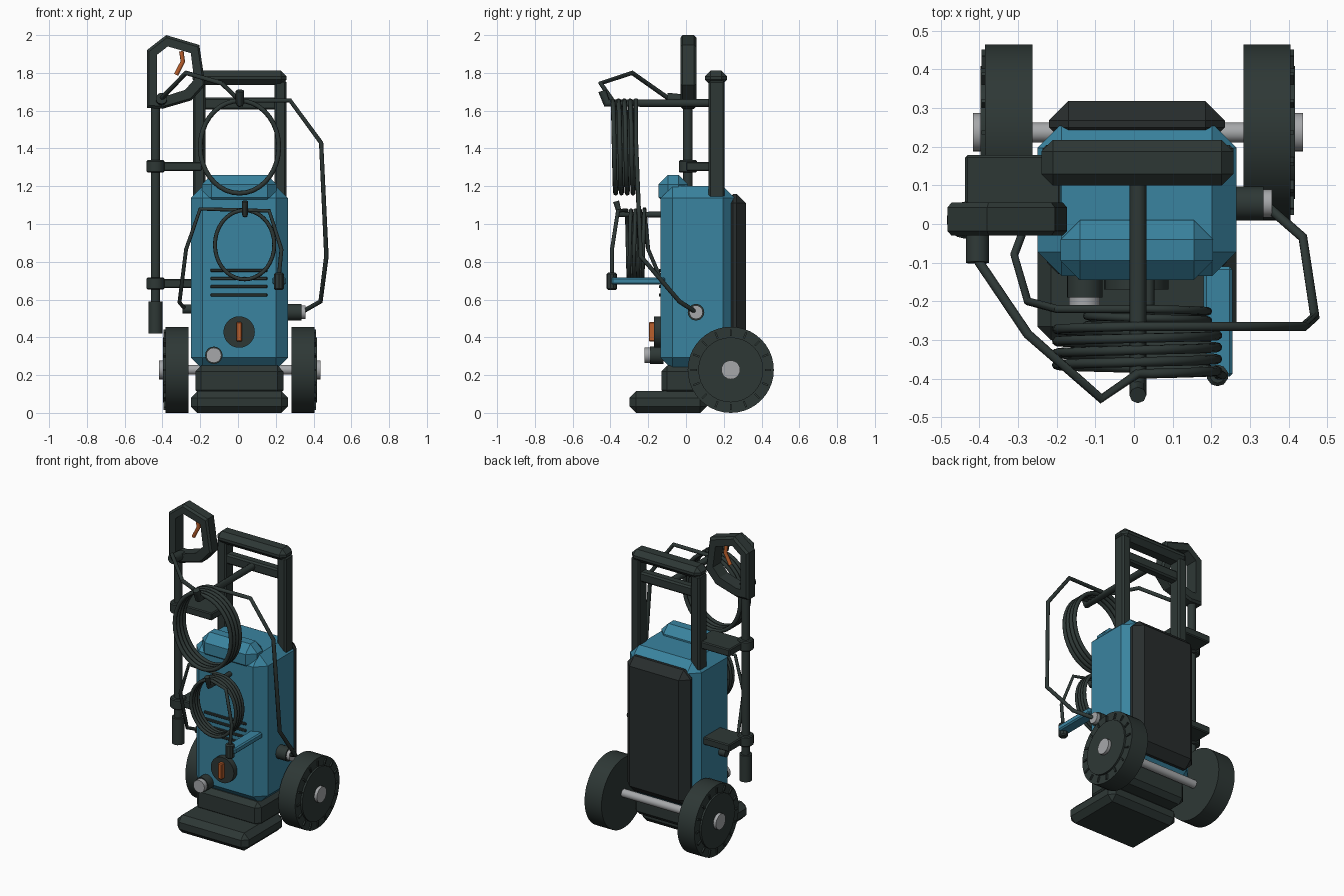
import bpy, bmesh, math
from mathutils import Vector, Matrix

if "Cube" in bpy.data.objects:
    bpy.data.objects.remove(bpy.data.objects["Cube"])


def material(name, rgb):
    m = bpy.data.materials.new(name)
    m.diffuse_color = (*rgb, 1)
    m.use_nodes = True
    m.node_tree.nodes["Principled BSDF"].inputs["Base Color"].default_value = m.diffuse_color
    return m


DARK = material("dark_grey", (0.027, 0.039, 0.036))
PANEL = material("panel_grey", (0.021, 0.026, 0.026))
BLUE = material("blue", (0.042, 0.23, 0.35))
SILVER = material("silver", (0.38, 0.39, 0.40))
ORANGE = material("orange", (0.50, 0.115, 0.025))


def finish(name, bm, mat, smooth=False):
    bmesh.ops.recalc_face_normals(bm, faces=bm.faces[:])
    me = bpy.data.meshes.new(name)
    bm.to_mesh(me)
    bm.free()
    me.materials.append(mat)
    ob = bpy.data.objects.new(name, me)
    bpy.context.collection.objects.link(ob)
    if smooth:
        bpy.ops.object.select_all(action='DESELECT')
        ob.select_set(True)
        bpy.context.view_layer.objects.active = ob
        bpy.ops.object.shade_smooth_by_angle(angle=math.radians(35))
    return ob


def box(name, x, y, z, mat, bevel=0.0):
    """Chamfered box from (min, max) ranges."""
    bm = bmesh.new()
    bmesh.ops.create_cube(bm, size=1)
    for v in bm.verts:
        v.co = [(r[0] + r[1]) / 2 + c * (r[1] - r[0]) for c, r in zip(v.co, (x, y, z))]
    if bevel:
        bmesh.ops.bevel(bm, geom=bm.edges[:], offset=bevel, segments=1, affect='EDGES')
    return finish(name, bm, mat)


def cyl(name, a, b, r, mat, seg=20, bevel=0.0):
    """Cylinder between two points, with optional rim chamfer."""
    a, b = Vector(a), Vector(b)
    bm = bmesh.new()
    bmesh.ops.create_cone(bm, cap_ends=True, segments=seg, radius1=r, radius2=r,
                          depth=(b - a).length)
    if bevel:
        rims = [e for e in bm.edges if abs(e.verts[0].co.z - e.verts[1].co.z) < 1e-5]
        bmesh.ops.bevel(bm, geom=rims, offset=bevel, segments=1, affect='EDGES')
    rot = (b - a).to_track_quat('Z', 'Y').to_matrix().to_4x4()
    bm.transform(Matrix.Translation((a + b) / 2) @ rot)
    return finish(name, bm, mat, True)


def tube(name, pts, r, mat):
    """Round tube along a path."""
    cu = bpy.data.curves.new(name, 'CURVE')
    cu.dimensions = '3D'
    cu.bevel_depth, cu.bevel_resolution, cu.use_fill_caps = r, 2, True
    sp = cu.splines.new('POLY')
    sp.points.add(len(pts) - 1)
    for p, co in zip(sp.points, pts):
        p.co = (*co, 1)
    ob = bpy.data.objects.new(name, cu)
    bpy.context.collection.objects.link(ob)
    cu.materials.append(mat)
    bpy.ops.object.select_all(action='DESELECT')
    ob.select_set(True)
    bpy.context.view_layer.objects.active = ob
    bpy.ops.object.convert(target='MESH')
    bpy.ops.object.shade_smooth_by_angle(angle=math.radians(50))
    return ob


def coil(cx, cz, rx, rz, y0, y1, turns, steps=36):
    """Elliptical helix points that start and end at the top."""
    n = turns * steps
    return [(cx + rx * math.sin(2 * math.pi * i / steps), y0 + (y1 - y0) * i / n,
             cz + rz * math.cos(2 * math.pi * i / steps)) for i in range(n + 1)]


# Housing and base
box("body", (-0.25, 0.265), (-0.135, 0.26), (0.23, 1.2), BLUE, 0.063)
box("top_cap", (-0.19, 0.205), (-0.145, 0.01), (1.09, 1.26), BLUE, 0.05)
box("back_panel", (-0.22, 0.235), (0.2, 0.318), (0.28, 1.16), PANEL, 0.05)
box("neck", (-0.225, 0.24), (-0.13, 0.21), (0.09, 0.25), DARK, 0.03)
box("foot", (-0.25, 0.265), (-0.30, 0.11), (0, 0.115), DARK, 0.035)

# Wheels on a shared axle, mirrored about x = 0.01
WY, WZ, CX = 0.237, 0.228, 0.01
cyl("axle", (CX - 0.4, WY, WZ), (CX + 0.4, WY, WZ), 0.026, SILVER, 16)
for s, side in ((-1, "left"), (1, "right")):
    def at(d):
        return (CX + s * d, WY, WZ)
    cyl(side + "_wheel", at(0.273), at(0.395), 0.228, DARK, 40)
    cyl(side + "_wheel_disc", at(0.39), at(0.407), 0.172, DARK, 32)
    cyl(side + "_hub_cap", at(0.40), at(0.427), 0.05, SILVER, 20)
    bm = bmesh.new()
    for i in range(16):
        m = (Matrix.Translation(at(0.396)) @ Matrix.Rotation(i * math.pi / 8, 4, 'X')
             @ Matrix.Translation((0, 0, 0.197)) @ Matrix.Diagonal((0.016, 0.01, 0.034, 1)))
        bmesh.ops.create_cube(bm, size=1, matrix=m)
    finish(side + "_wheel_ribs", bm, DARK)

# Push handle
for side, x in (("left", -0.205), ("right", 0.225)):
    box(side + "_handle_post", (x - 0.032, x + 0.032), (0.12, 0.205), (1.1, 1.76), DARK, 0.01)
box("handle_grip", (-0.24, 0.257), (0.1, 0.218), (1.735, 1.812), DARK, 0.03)
box("handle_crossbar", (-0.2, 0.22), (0.13, 0.19), (1.605, 1.67), DARK, 0.01)

# Storage hooks
tube("hose_hook", [(0.01, 0.15, 1.64), (0.01, -0.42, 1.64), (0.01, -0.443, 1.705)], 0.022, DARK)
tube("cord_hook", [(0.037, -0.12, 1.05), (0.037, -0.35, 1.05), (0.037, -0.37, 1.12)], 0.016, DARK)

# High pressure hose, from the gun through the coil to the outlet
tube("hose", [(-0.405, -0.08, 1.665), (-0.40, -0.1, 1.67), (-0.275, -0.285, 1.80),
              (-0.085, -0.452, 1.745)]
     + coil(0.008, 1.408, 0.208, 0.245, -0.388, -0.265, 4)
     + [(0.275, -0.265, 1.655), (0.44, -0.265, 1.43), (0.468, -0.24, 0.83),
        (0.437, -0.035, 0.59), (0.34, 0.05, 0.535)], 0.0125, DARK)
cyl("outlet_collar", (0.25, 0.053, 0.533), (0.335, 0.053, 0.533), 0.044, DARK)
cyl("outlet_tip", (0.33, 0.053, 0.533), (0.357, 0.053, 0.533), 0.036, SILVER)

# Power cord, plug and plug rest
tube("power_cord", [(-0.28, 0.0, 0.55), (-0.31, -0.08, 0.585), (-0.275, -0.2, 0.865),
                    (-0.2, -0.22, 1.08)]
     + coil(0.035, 0.89, 0.157, 0.183, -0.22, -0.315, 4)
     + [(0.165, -0.36, 1.07), (0.23, -0.392, 0.865), (0.216, -0.392, 0.72)], 0.0105, DARK)
cyl("cord_gland", (-0.24, 0.0, 0.55), (-0.295, 0.0, 0.55), 0.025, DARK, 12)
cyl("plug", (0.216, -0.392, 0.65), (0.216, -0.392, 0.742), 0.028, DARK, 10, 0.008)
box("plug_rest", (0.18, 0.255), (-0.395, -0.11), (0.68, 0.718), BLUE, 0.008)

# Front vents, switch and water inlet
for i in range(4):
    z = 0.755 - i * 0.0435
    box("vent_%d" % (i + 1), (-0.145, 0.155), (-0.144, -0.13), (z - 0.008, z + 0.008), DARK, 0.003)
cyl("switch_dial", (0.006, -0.12, 0.428), (0.006, -0.17, 0.428), 0.083, DARK, 28)
box("switch_pointer", (-0.009, 0.021), (-0.197, -0.16), (0.378, 0.48), ORANGE, 0.005)
cyl("inlet_collar", (-0.128, -0.12, 0.305), (-0.128, -0.19, 0.305), 0.046, DARK)
cyl("inlet_tip", (-0.128, -0.185, 0.305), (-0.128, -0.22, 0.305), 0.04, SILVER)

# Spray lance held in two brackets
LX, LY = -0.437, 0.01
cyl("lance", (LX, LY, 0.56), (LX, LY, 1.65), 0.025, DARK, 14)
cyl("lance_nozzle", (LX, LY, 0.42), (LX, LY, 0.59), 0.038, DARK, 14)
for name, z, x1 in (("upper", 1.305, -0.19), ("lower", 0.685, -0.235)):
    cyl(name + "_clip", (LX, LY, z - 0.033), (LX, LY, z + 0.033), 0.048, DARK, 14, 0.006)
    box(name + "_bracket", (LX, x1), (0.0, 0.178), (z - 0.024, z + 0.024), DARK, 0.006)

# Spray gun frame: closed loop in the xz plane with chamfered outer edges
outer = [(-0.483, 1.92), (-0.38, 2.0), (-0.205, 1.948), (-0.173, 1.735),
         (-0.245, 1.655), (-0.40, 1.61), (-0.483, 1.615)]
inner = [(-0.43, 1.895), (-0.372, 1.94), (-0.25, 1.905), (-0.232, 1.765),
         (-0.28, 1.71), (-0.40, 1.672), (-0.43, 1.672)]
GC = Vector((-0.33, 1.80))


def ring(bm, pts, y, k=1.0):
    return [bm.verts.new((GC.x + (p[0] - GC.x) * k, y, GC.y + (p[1] - GC.y) * k)) for p in pts]


bm = bmesh.new()
rings = [ring(bm, outer, -0.018), ring(bm, outer, 0.043), ring(bm, outer, 0.055, 0.93),
         ring(bm, inner, 0.055), ring(bm, inner, -0.03), ring(bm, outer, -0.03, 0.93)]
for a, b in zip(rings, rings[1:] + rings[:1]):
    for i in range(len(a)):
        j = (i + 1) % len(a)
        bm.faces.new((a[i], a[j], b[j], b[i]))
finish("gun_frame", bm, DARK)
tube("gun_trigger", [(-0.30, 0.012, 1.915), (-0.292, 0.012, 1.86), (-0.328, 0.012, 1.79)],
     0.012, ORANGE)
cyl("gun_hose_fitting", (-0.405, 0.0, 1.655), (-0.405, -0.1, 1.665), 0.03, DARK, 12)
